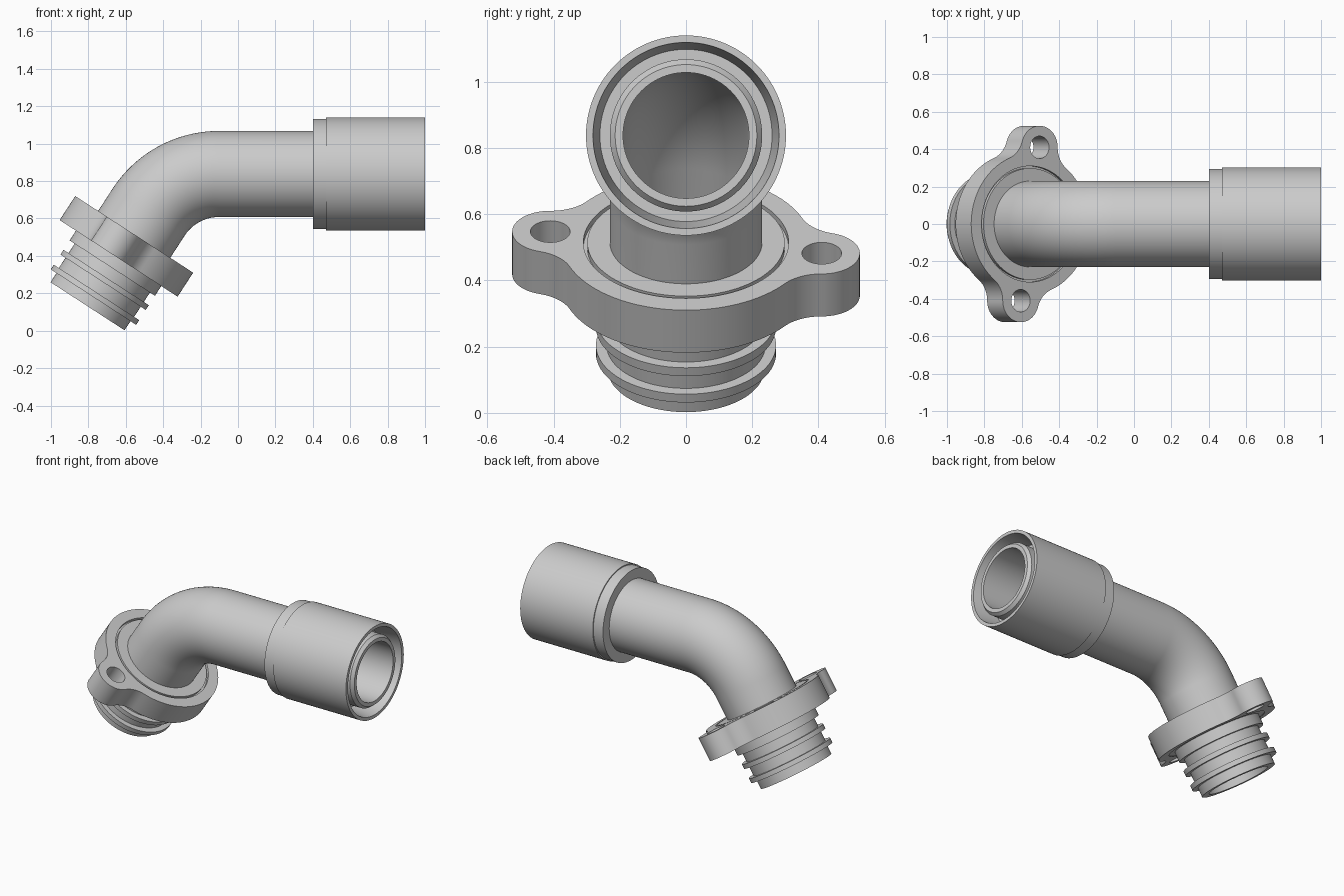
import bpy, bmesh
from math import sin, cos, pi, radians, acos, atan2
from mathutils import Vector, Matrix

if "Cube" in bpy.data.objects:
    bpy.data.objects.remove(bpy.data.objects["Cube"])

SEGMENTS = 96
TILT = radians(33)                       # lean of the lower axis
TURN = pi / 2 - TILT                     # angle of the elbow
BEND = 0.45                              # elbow radius
PIPE_Z = 0.838
Y = Vector((0, 1, 0))
DIR = Vector((sin(TILT), 0, cos(TILT)))
SIDE = Vector((cos(TILT), 0, -sin(TILT)))
BASE = Vector((-0.555, 0, 0.515))        # centre of the flange's top face

RISE = (PIPE_Z - BASE.z) / cos(TILT) - BEND * sin(TURN / 2) / cos(TURN / 2)
ARC = BEND * TURN
BEND_START = BASE + DIR * RISE
PIVOT = BEND_START + SIDE * BEND

grey = bpy.data.materials.new("light grey")
grey.use_nodes = True
grey.diffuse_color = (0.6, 0.6, 0.6, 1)
grey.node_tree.nodes["Principled BSDF"].inputs["Base Color"].default_value = (0.6, 0.6, 0.6, 1)


def centreline(s):
    """Point and direction at distance s along the fitting's axis."""
    if s <= RISE:
        return BASE + DIR * s, DIR
    a = min((s - RISE) / BEND, TURN)
    heading = DIR * cos(a) + SIDE * sin(a)
    outward = DIR * sin(a) - SIDE * cos(a)
    return PIVOT + outward * BEND + heading * max(0, s - RISE - ARC), heading


def at_x(x):
    """Axis distance of a place on the horizontal run."""
    return RISE + ARC + x - PIVOT.x


def finish(obj):
    obj.data.materials.clear()
    obj.data.materials.append(grey)
    bpy.ops.object.select_all(action='DESELECT')
    obj.select_set(True)
    bpy.context.view_layer.objects.active = obj
    bpy.ops.object.shade_smooth_by_angle(angle=radians(30))


def tube(name, profile):
    """Sweep a closed (distance, radius) profile round the axis."""
    bm = bmesh.new()
    rings = []
    for s, r in profile:
        p, d = centreline(s)
        n = d.cross(Y)
        angles = [2 * pi * i / SEGMENTS for i in range(SEGMENTS)]
        rings.append([bm.verts.new(p + (Y * cos(a) + n * sin(a)) * r) for a in angles])
    for k, ring in enumerate(rings):
        prev = rings[k - 1]
        for i in range(SEGMENTS):
            bm.faces.new((prev[i - 1], prev[i], ring[i], ring[i - 1]))
    bmesh.ops.recalc_face_normals(bm, faces=bm.faces)
    mesh = bpy.data.meshes.new(name)
    bm.to_mesh(mesh)
    bm.free()
    obj = bpy.data.objects.new(name, mesh)
    bpy.context.collection.objects.link(obj)
    finish(obj)


def arc(centre, r, a0, a1, steps):
    return [Vector((centre[0] + r * cos(a0 + (a1 - a0) * i / steps),
                    centre[1] + r * sin(a0 + (a1 - a0) * i / steps))) for i in range(steps + 1)]


# Spigot with two seal rings, a shoulder and the disc seated in the flange
BORE = 0.19
spigot = [(-0.458, BORE), (-0.458, 0.236), (-0.40, 0.236)]
for low in (-0.40, -0.305):
    spigot += [(low, 0.24), (low, 0.272), (low + 0.03, 0.272), (low + 0.03, 0.24)]
spigot += [(-0.215, 0.24), (-0.215, 0.272), (-0.15, 0.272), (-0.15, 0.31),
           (-0.02, 0.31), (-0.02, 0.298), (0, 0.298), (0, BORE)]
tube("spigot", spigot)

# Bent pipe with a chamfered tip
bend = [RISE + ARC * i / 40 for i in range(41)]
outer = [(s, 0.23) for s in [0] + bend + [at_x(0.98)]]
inner = [(s, BORE) for s in [at_x(1)] + bend[::-1] + [0]]
tube("bent_pipe", outer + [(at_x(1), 0.214)] + inner)

# Sleeve round the open end, with a tapered gap about the pipe
sleeve = [(0.40, 0.21), (0.40, 0.295), (0.47, 0.295), (0.47, 0.302),
          (1.0, 0.302), (1.0, 0.281), (0.85, 0.26), (0.85, 0.21)]
tube("sleeve", [(at_x(x), r) for x, r in sleeve])

# Flange: disc and two filleted ears, pierced by bolt holes
DISC, EAR, FILLET = 0.376, 0.115, 0.14
ear_pos = Vector((0.06, 0.41))
reach = ear_pos.length
alpha = acos(((DISC + FILLET) ** 2 + reach ** 2 - (EAR + FILLET) ** 2)
             / (2 * (DISC + FILLET) * reach))
fx, fy = (DISC + FILLET) * cos(alpha), (DISC + FILLET) * sin(alpha)
beta = atan2(fy, fx - reach)
half = arc((fx, -fy), FILLET, pi - alpha, pi - beta, 12)
half += arc((reach, 0), EAR, -beta, beta, 40)[1:]
half += arc((fx, fy), FILLET, pi + beta, pi + alpha, 12)[1:]
half += arc((0, 0), DISC, alpha, pi - alpha, 40)[1:-1]
ear_angle = atan2(ear_pos.y, ear_pos.x)
outline = []
for turn in (ear_angle, ear_angle + pi):
    outline += [Matrix.Rotation(turn, 2) @ p for p in half]
loops = [outline, arc((0, 0), 0.31, 0, 2 * pi, SEGMENTS)[:-1]]
for sign in (1, -1):
    loops.append(arc(ear_pos * sign, 0.06, 0, 2 * pi, 48)[:-1])

THICK = 0.153
curve = bpy.data.curves.new("flange", 'CURVE')
curve.dimensions = '2D'
curve.fill_mode = 'BOTH'
curve.extrude = THICK / 2
for loop in loops:
    spline = curve.splines.new('POLY')
    spline.points.add(len(loop) - 1)
    for point, p in zip(spline.points, loop):
        point.co = (p.x, p.y, 0, 1)
    spline.use_cyclic_u = True
flange = bpy.data.objects.new("flange", curve)
bpy.context.collection.objects.link(flange)
frame = Matrix((SIDE, Y, DIR)).transposed().to_4x4()
flange.matrix_world = Matrix.Translation(BASE - DIR * THICK / 2) @ frame
bpy.ops.object.select_all(action='DESELECT')
flange.select_set(True)
bpy.context.view_layer.objects.active = flange
bpy.ops.object.convert(target='MESH')
flange = bpy.context.view_layer.objects.active
# Weld the caps to the walls
bm = bmesh.new()
bm.from_mesh(flange.data)
bmesh.ops.remove_doubles(bm, verts=bm.verts, dist=0.0001)
bmesh.ops.recalc_face_normals(bm, faces=bm.faces)
bm.to_mesh(flange.data)
bm.free()
finish(flange)
